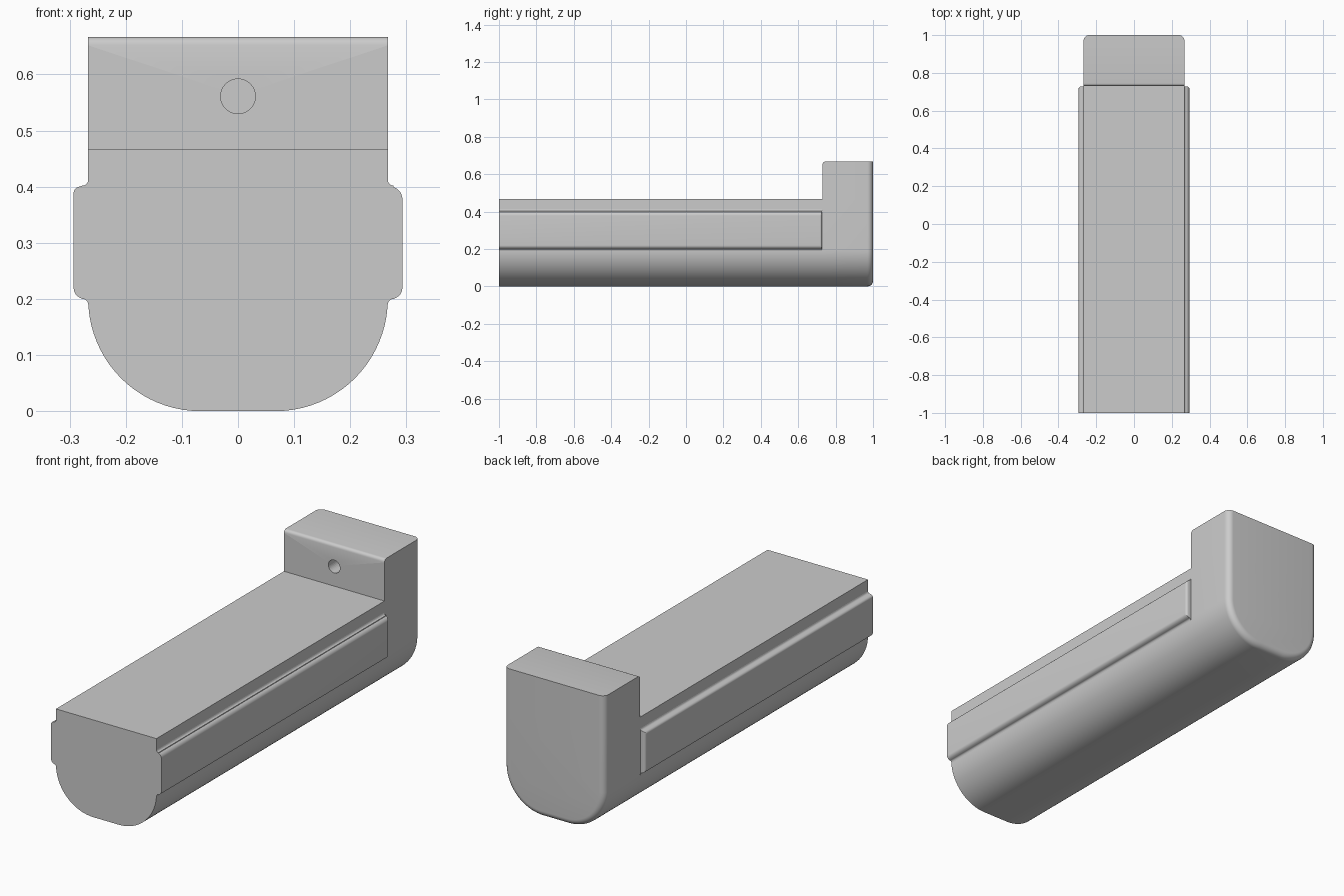
import bpy, bmesh
from math import sin, cos, pi

cube = bpy.data.objects.get("Cube")
if cube:
    bpy.data.objects.remove(cube, do_unlink=True)

grey = bpy.data.materials.new("light_grey")
grey.use_nodes = True
colour = (0.6, 0.6, 0.6, 1)
grey.diffuse_color = colour
grey.node_tree.nodes["Principled BSDF"].inputs["Base Color"].default_value = colour

WIDTH, DECK, TOP = 0.267, 0.467, 0.667      # half width and heights
STEP, RADIUS, ROUND = 0.73, 0.2, 0.03       # block front, belly radius, rear rounding


def arc(cx, cz, r, start, end, n):
    """Points on an arc, angles in quarter turns."""
    angles = [(start + (end - start) * i / n) * pi / 2 for i in range(n + 1)]
    return [(cx + r * cos(a), cz + r * sin(a)) for a in angles]


def loft(name, rings):
    """Skin a list of (y, outline) rings into a closed solid."""
    bm = bmesh.new()
    loops = [[bm.verts.new((x, y, z)) for x, z in outline] for y, outline in rings]
    for a, b in zip(loops, loops[1:]):
        for i in range(len(a)):
            bm.faces.new((a[i - 1], a[i], b[i], b[i - 1]))
    bm.faces.new(loops[0])
    bm.faces.new(loops[-1])
    bmesh.ops.remove_doubles(bm, verts=bm.verts, dist=1e-5)
    bmesh.ops.recalc_face_normals(bm, faces=bm.faces)
    mesh = bpy.data.meshes.new(name)
    bm.to_mesh(mesh)
    bm.free()
    mesh.materials.append(grey)
    obj = bpy.data.objects.new(name, mesh)
    bpy.context.collection.objects.link(obj)
    return obj


def smooth(obj):
    bpy.ops.object.select_all(action='DESELECT')
    obj.select_set(True)
    bpy.context.view_layer.objects.active = obj
    bpy.ops.object.shade_smooth_by_angle(angle=pi / 6)


# Body: rounded belly with a flat deck and a taller block at the rear
def section(height, inset=0):
    w = WIDTH - inset
    half = [(w, height), (w, DECK)]
    half += arc(WIDTH - RADIUS, RADIUS, RADIUS - inset, 0, -1, 20)
    return half + [(-x, z) for x, z in reversed(half)]


rings = [(-1, section(DECK)), (STEP, section(DECK))]
rings += [(y, section(z)) for y, z in arc(STEP + 0.015, TOP - 0.015, 0.015, 2, 1, 5)]
rings += [(y, section(TOP, ROUND - r)) for r, y in arc(0, 1 - ROUND, ROUND, 0, 1, 8)]
body = loft("body", rings)

# Blind hole in the front of the block
cutter = loft("hole_cutter", [(y, arc(0, 0.561, 0.031, 0, 4, 32)[:-1])
                              for y in (STEP - 0.05, STEP + 0.07)])
cutter.hide_render = True
cutter.hide_viewport = True
cutter.hide_set(True)
hole = body.modifiers.new("hole", 'BOOLEAN')
hole.operation = 'DIFFERENCE'
hole.solver = 'EXACT'
hole.object = cutter
smooth(body)

# Side rails: filleted where they meet the body, rounded outside and at the rear
OUT = 0.293


def rail(name, side, top_round):
    low = 0.02
    outline = [(WIDTH - 0.002, 0.185)]
    outline += arc(WIDTH + 0.01, 0.19, 0.01, 2, 1, 5)
    outline += arc(OUT - low, 0.2 + low, low, -0.8, 0, 6)
    outline += arc(OUT - top_round, 0.4 - top_round, top_round, 0, 0.8, 6)
    outline += arc(WIDTH + 0.01, 0.412, 0.01, 3, 2, 5)
    outline += [(WIDTH - 0.002, 0.415)]
    rings = [(-1, outline)]
    end = STEP - 0.002
    for r, y in arc(0, end - 0.012, 0.012, 0, 1, 5):
        limit = OUT - 0.012 + r
        rings.append((y, [(min(x, limit), z) for x, z in outline]))
    rings = [(y, [(side * x, z) for x, z in pts]) for y, pts in rings]
    smooth(loft(name, rings))


rail("left_rail", 1, 0.022)
rail("right_rail", -1, 0.012)
